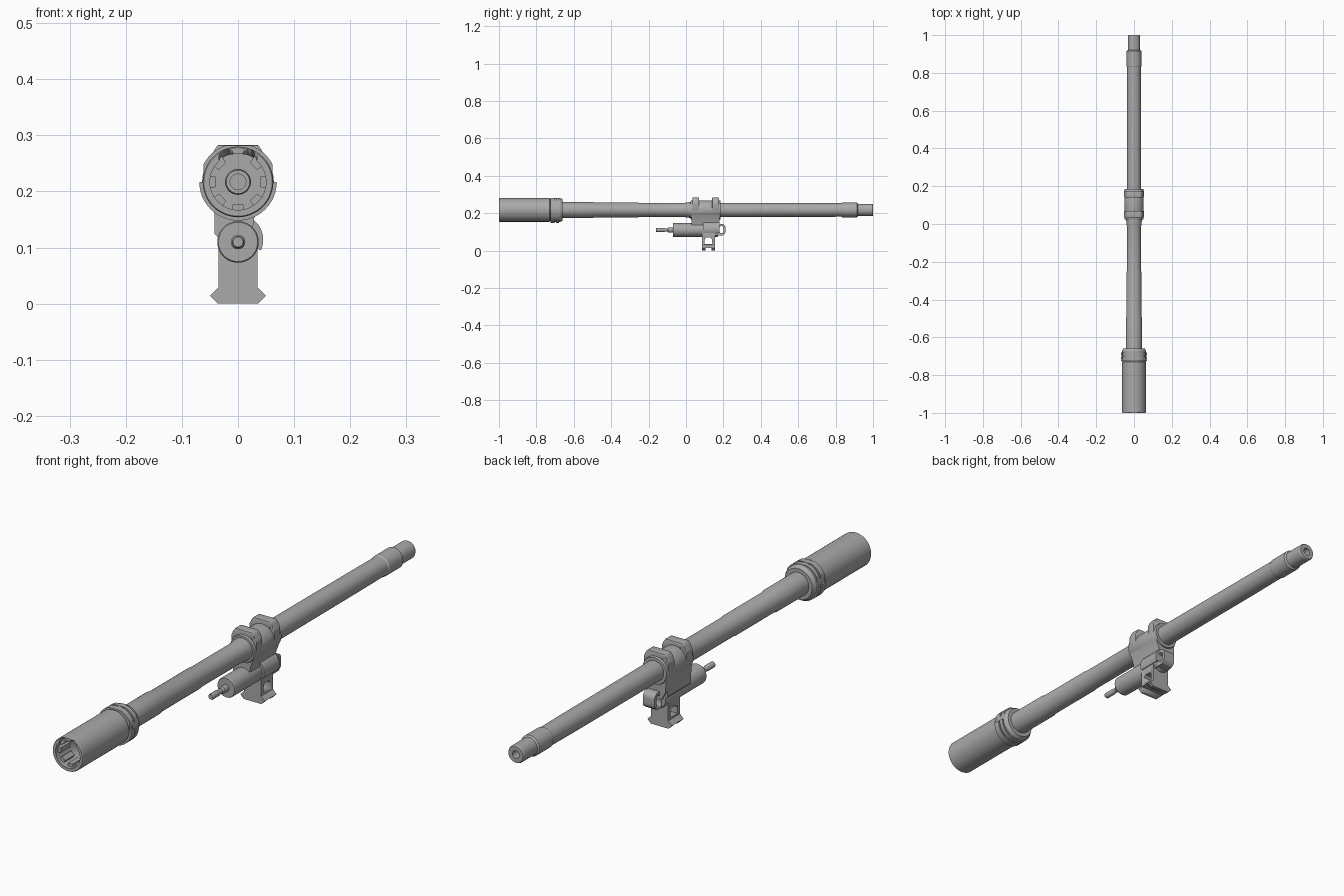
import bpy, bmesh
from math import sin, cos, pi, radians
from mathutils import Matrix, Vector

cube = bpy.data.objects.get("Cube")
if cube:
    bpy.data.objects.remove(cube)

AXIS = 0.217   # height of the main tube axis
LOW = 0.11     # height of the lower cylinder axis

steel = bpy.data.materials.new("grey steel")
steel.use_nodes = True
GREY = (0.4, 0.4, 0.4, 1)
steel.diffuse_color = GREY
steel.node_tree.nodes["Principled BSDF"].inputs["Base Color"].default_value = GREY


def finish(name, bm, angle=30):
    bmesh.ops.recalc_face_normals(bm, faces=bm.faces)
    mesh = bpy.data.meshes.new(name)
    bm.to_mesh(mesh)
    bm.free()
    mesh.materials.append(steel)
    ob = bpy.data.objects.new(name, mesh)
    bpy.context.collection.objects.link(ob)
    bpy.ops.object.select_all(action='DESELECT')
    ob.select_set(True)
    bpy.context.view_layer.objects.active = ob
    bpy.ops.object.shade_smooth_by_angle(angle=radians(angle))
    return ob


def lathe(name, profile, z, sides=40):
    """Closed (y, radius) loop turned about a y-parallel axis."""
    bm = bmesh.new()
    rings = []
    for i in range(sides):
        a = 2 * pi * i / sides
        rings.append([bm.verts.new((r * sin(a), y, z + r * cos(a))) for y, r in profile])
    n = len(profile)
    for i in range(sides):
        a, b = rings[i], rings[(i + 1) % sides]
        for j in range(n):
            k = (j + 1) % n
            bm.faces.new((a[j], a[k], b[k], b[j]))
    bmesh.ops.remove_doubles(bm, verts=bm.verts, dist=1e-5)
    return finish(name, bm)


def prism(name, outline, lo, hi, axis='y', bevel=0):
    """Outline (x, z) pushed along y, or (y, z) pushed along x."""
    bm = bmesh.new()
    ends = []
    for d in (lo, hi):
        ends.append([bm.verts.new((u, d, v) if axis == 'y' else (d, u, v)) for u, v in outline])
    for e in ends:
        bm.faces.new(e)
    n = len(outline)
    for i in range(n):
        j = (i + 1) % n
        bm.faces.new((ends[0][i], ends[0][j], ends[1][j], ends[1][i]))
    if bevel:
        bmesh.ops.bevel(bm, geom=bm.edges[:], offset=bevel, segments=2, affect='EDGES', profile=0.5)
    return finish(name, bm)


def box(name, x0, x1, y0, y1, z0, z1, bevel=0):
    return prism(name, [(x0, z0), (x1, z0), (x1, z1), (x0, z1)], y0, y1, 'y', bevel)


def arc(cx, cz, r, a0, a1, n):
    angles = [radians(a0 + (a1 - a0) * i / n) for i in range(n + 1)]
    return [(cx + r * cos(a), cz + r * sin(a)) for a in angles]


def cut(target, cutter):
    cutter.hide_render = True
    mod = target.modifiers.new("cut", 'BOOLEAN')
    mod.operation, mod.object, mod.solver = 'DIFFERENCE', cutter, 'EXACT'
    bpy.context.view_layer.objects.active = target
    bpy.ops.object.modifier_apply(modifier=mod.name)
    bpy.data.objects.remove(cutter)


# Long stepped tube with an open bore
lathe("main_tube", [
    (-0.72, 0.014), (-0.72, 0.043), (-0.5, 0.043), (-0.49, 0.04), (-0.26, 0.04),
    (-0.25, 0.038), (-0.01, 0.038), (0.02, 0.042), (0.18, 0.042), (0.18, 0.038),
    (0.7, 0.037), (0.83, 0.036), (0.835, 0.039), (0.915, 0.039), (0.92, 0.033),
    (0.995, 0.033), (1.0, 0.03), (1.0, 0.014)], AXIS)

# Hollow front sleeve, its back wall and raised bushing
sleeve = lathe("front_sleeve", [
    (-1.0, 0.05), (-1.0, 0.061), (-0.997, 0.063), (-0.73, 0.063), (-0.725, 0.058),
    (-0.67, 0.058), (-0.67, 0.035), (-0.75, 0.035), (-0.75, 0.052), (-0.95, 0.052)], AXIS, 48)
lathe("bushing", [(-0.79, 0.014), (-0.79, 0.021), (-0.78, 0.023), (-0.71, 0.023),
                  (-0.71, 0.014)], AXIS)
lathe("sleeve_back_wall", [(-0.755, 0.02), (-0.755, 0.053), (-0.74, 0.053), (-0.74, 0.02)], AXIS)

# Two slanted scoops in the upper rim
for side in (-1, 1):
    bm = bmesh.new()
    turn = Matrix.Translation((0.02 * side, -1.0, AXIS + 0.043)) @ Matrix.Rotation(radians(62), 4, 'X')
    bmesh.ops.create_cone(bm, cap_ends=True, segments=20, radius1=0.014, radius2=0.014,
                          depth=0.12, matrix=turn)
    cut(sleeve, finish("scoop_cutter", bm))

# Inner lugs around the mouth, with the top left open
for k in range(1, 8):
    a = k * pi / 4
    radial, across = Vector((sin(a), 0, cos(a))), Vector((cos(a), 0, -sin(a)))
    outline = []
    for r, w in ((0.039, -0.009), (0.039, 0.009), (0.054, 0.012), (0.054, -0.012)):
        p = radial * r + across * w
        outline.append((p.x, AXIS + p.z))
    prism(f"inner_lug_{k}", outline, -0.985, -0.93)

# Collar: round below, flat-sided above
flat_sided = arc(0, AXIS, 0.069, -180, 0, 24) + [(0.062, AXIS)] \
    + arc(0, AXIS, 0.069, 27, 70, 6) + arc(0, AXIS, 0.069, 110, 153, 6) + [(-0.062, AXIS)]
prism("collar_front", flat_sided, -0.725, -0.702)
prism("collar_rear", flat_sided, -0.696, -0.68)
lathe("collar_ring", [(-0.71, 0.04), (-0.71, 0.064), (-0.672, 0.064), (-0.66, 0.057),
                      (-0.66, 0.04)], AXIS)

# Clamp block around the tube
lathe("clamp_ring", [(0.025, 0.036), (0.025, 0.049), (0.03, 0.051), (0.18, 0.051),
                     (0.185, 0.049), (0.185, 0.036)], AXIS)
prism("clamp_web", [(-0.042, 0.157), (-0.042, 0.145), (-0.025, 0.115), (0.025, 0.115),
                    (0.028, 0.15), (0.045, 0.195), (-0.045, 0.195)], 0.03, 0.18)
for i, y in enumerate((0.034, 0.14)):
    rib = [(-0.052, AXIS), (0.052, AXIS), (0.052, 0.255), (0.043, 0.272), (0.036, 0.283),
           (-0.036, 0.283), (-0.043, 0.272), (-0.052, 0.255)]
    ob = prism(f"clamp_rib_{i + 1}", rib, y, y + 0.036, 'y', 0.003)
    cut(ob, lathe("rib_cutter", [(0, 0), (0, 0.04), (0.3, 0.04), (0.3, 0)], AXIS))

# Lower cylinder with a thin rod
lathe("lower_cylinder", [(-0.07, 0), (-0.07, 0.035), (-0.067, 0.037), (0.165, 0.037),
                         (0.17, 0.035), (0.17, 0)], LOW)
lathe("thin_rod", [(-0.16, 0), (-0.16, 0.009), (-0.157, 0.011), (-0.12, 0.011), (-0.115, 0.009),
                   (-0.1, 0.009), (-0.095, 0.013), (-0.06, 0.013), (-0.06, 0)], LOW, 20)

# Pads on either side of the lower cylinder
prism("left_pad", arc(0, LOW + 0.004, 0.045, -25, 60, 10) + [(0.01, LOW)], 0.09, 0.18)
prism("right_pad", [(-0.042, 0.155), (-0.042, 0.125), (-0.03, 0.112), (-0.015, 0.12),
                    (-0.015, 0.155)], 0.03, 0.17)

# Rear loop with a sideways hole
loop = prism("rear_loop", [(0.155, 0.08), (0.195, 0.08)] + arc(0.19, 0.102, 0.021, -60, 0, 4)
             + arc(0.19, 0.122, 0.021, 0, 90, 6) + [(0.155, 0.143)], -0.018, 0.03, 'x')
cut(loop, prism("loop_cutter", arc(0.189, 0.104, 0.011, -180, 0, 8)
                + arc(0.189, 0.12, 0.011, 0, 180, 8), -0.1, 0.1, 'x'))

# Post with a window, standing on a flared foot
post = box("post", -0.035, 0.035, 0.085, 0.155, 0.025, LOW)
cut(post, prism("window_cutter", [(0.1, 0.036), (0.14, 0.036), (0.14, 0.06), (0.132, 0.069),
                                  (0.108, 0.069), (0.1, 0.06)], -0.1, 0.1, 'x'))
foot = prism("flared_foot", [(-0.036, 0), (0.036, 0), (0.05, 0.014), (0.035, 0.029),
                             (-0.035, 0.029), (-0.05, 0.014)], 0.085, 0.155)
cut(foot, box("foot_cutter", -0.1, 0.1, 0.105, 0.137, -0.01, 0.014))
